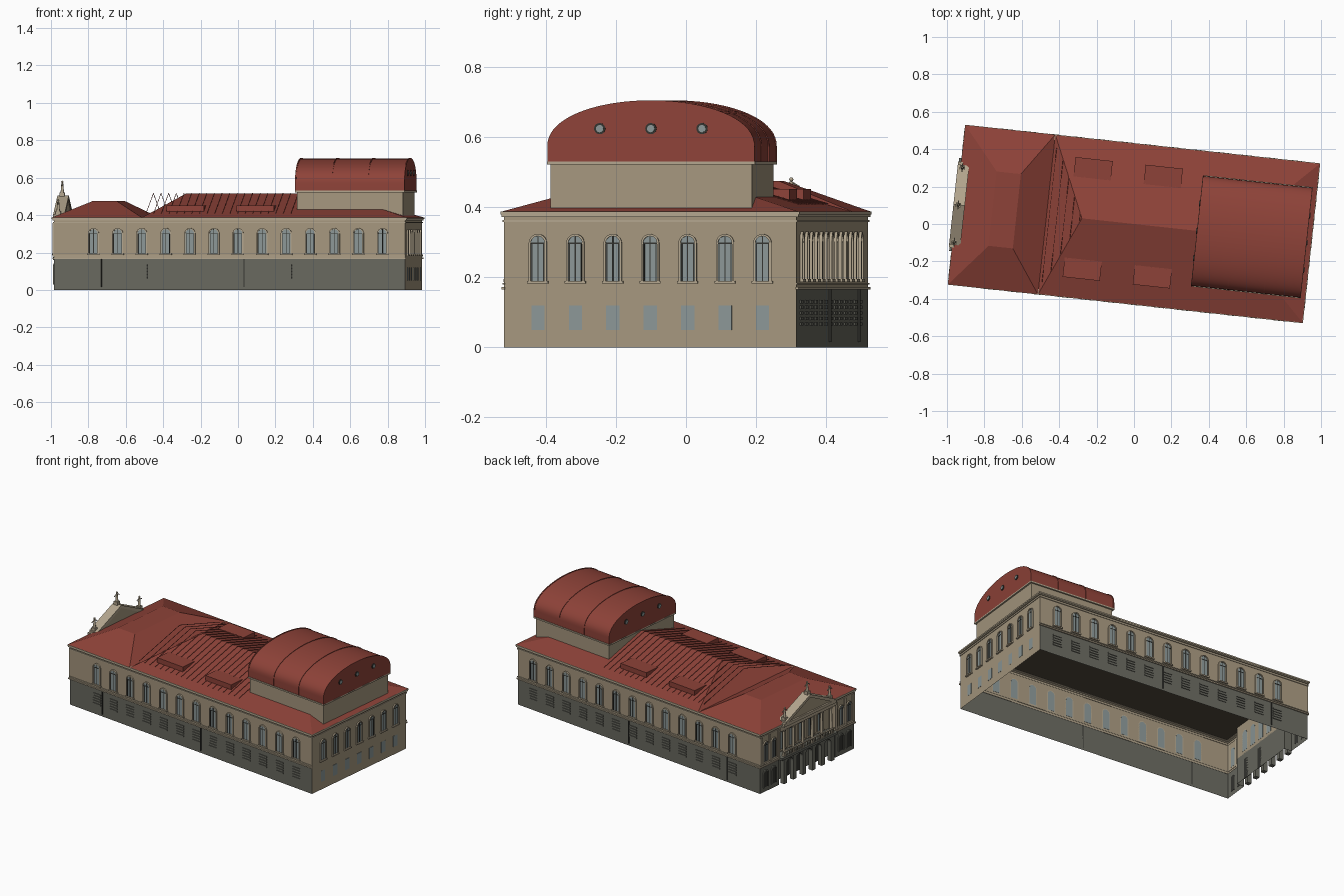
import bpy, bmesh, math
from mathutils import Matrix, Vector

if "Cube" in bpy.data.objects:
    bpy.data.objects.remove(bpy.data.objects["Cube"])

YAW = math.radians(-6.2)          # whole building is turned on its site
L, W, EAVE = 0.945, 0.42, 0.385   # half length, half width, eave height
COL = {"stone": (.38, .31, .21), "trim": (.45, .38, .27), "base": (.14, .14, .115),
       "red": (.27, .055, .04), "glass": (.26, .31, .31), "dark": (.035, .035, .03),
       "ceiling": (.08, .065, .045)}
MATS = {}
for key, c in COL.items():
    MATS[key] = bpy.data.materials.new(key)
    MATS[key].diffuse_color = (*c, 1)


def finish(name, bm, mat, smooth=False):
    bmesh.ops.remove_doubles(bm, verts=bm.verts, dist=1e-5)
    bmesh.ops.recalc_face_normals(bm, faces=bm.faces)
    me = bpy.data.meshes.new(name)
    bm.to_mesh(me)
    bm.free()
    me.materials.append(MATS[mat])
    ob = bpy.data.objects.new(name, me)
    ob.rotation_euler.z = YAW
    bpy.context.collection.objects.link(ob)
    if smooth:
        bpy.ops.object.select_all(action='DESELECT')
        ob.select_set(True)
        bpy.context.view_layer.objects.active = ob
        bpy.ops.object.shade_smooth_by_angle(angle=math.radians(35))
    return ob


def frame(origin, along, out):
    # wall frame: (along wall, outward, up)
    m = Matrix((along, out, (0, 0, 1))).transposed().to_4x4()
    m.translation = origin
    return m


FRONT = frame((0, -W, 0), (1, 0, 0), (0, -1, 0))
BACK = frame((0, W, 0), (1, 0, 0), (0, 1, 0))
RIGHT = frame((L, 0, 0), (0, 1, 0), (1, 0, 0))
LEFT = frame((-L, 0, 0), (0, 1, 0), (-1, 0, 0))
I = Matrix()


def prism(bm, m, pts, d0, d1):
    # extrude an (along, up) outline between two outward depths
    a = [bm.verts.new(m @ Vector((x, d0, z))) for x, z in pts]
    b = [bm.verts.new(m @ Vector((x, d1, z))) for x, z in pts]
    bm.faces.new(a)
    bm.faces.new(b)
    for i in range(len(pts)):
        j = (i + 1) % len(pts)
        bm.faces.new((a[i], a[j], b[j], b[i]))


def box(bm, m, x0, x1, z0, z1, d0, d1):
    prism(bm, m, [(x0, z0), (x1, z0), (x1, z1), (x0, z1)], d0, d1)


def sheet(bm, m, x0, x1, z0, z1, d=0):
    bm.faces.new([bm.verts.new(m @ Vector(p)) for p in
                  ((x0, d, z0), (x1, d, z0), (x1, d, z1), (x0, d, z1))])


def frustum(bm, lo, hi):
    # lo / hi = (x0, x1, y half width, z)
    ring = lambda q: [bm.verts.new((x, y, q[3])) for x, y in
                      ((q[0], -q[2]), (q[1], -q[2]), (q[1], q[2]), (q[0], q[2]))]
    a, b = ring(lo), ring(hi)
    for i in range(4):
        bm.faces.new((a[i], a[i - 1], b[i - 1], b[i]))
    if hi[2] > 0:
        bm.faces.new(b)


def arch(x, w, z0, z1, n=10):
    r = w / 2
    return [(x - r, z0), (x + r, z0)] + [
        (x + r * math.cos(math.pi * i / n), z1 - r + r * math.sin(math.pi * i / n)) for i in range(n + 1)]


def ring_arch(bm, m, x, w, z0, z1, t, d):
    # raised frame around an arched opening
    o, i = arch(x, w + 2 * t, z0, z1 + t), arch(x, w, z0, z1)
    o, i = o[1:] + o[:1], i[1:] + i[:1]
    for k in range(len(o) - 1):
        prism(bm, m, [o[k], o[k + 1], i[k + 1], i[k]], 0, d)


def rod(bm, p, r1, r2, h, seg=12):
    bmesh.ops.create_cone(bm, cap_ends=True, segments=seg, radius1=r1, radius2=r2, depth=h,
                          matrix=Matrix.Translation((p[0], p[1], p[2] + h / 2)))


new = bmesh.new
# walls: open at the bottom, recessed middle on the entrance end
REC, RD = 0.25, -0.05
up, low = new(), new()
for m in (FRONT, BACK):
    sheet(up, m, -L, L, .17, EAVE)
    sheet(low, m, -L, L, 0, .17)
sheet(up, RIGHT, -W, W, 0, EAVE)
for bm, z0, z1 in ((up, .17, EAVE), (low, 0, .17)):
    for s in (-1, 1):
        sheet(bm, LEFT, s * REC, s * W, z0, z1)
        bm.faces.new([bm.verts.new(LEFT @ Vector((s * REC, d, z))) for d, z in
                      ((0, z0), (RD, z0), (RD, z1), (0, z1))])
    sheet(bm, LEFT, -REC, REC, z0, z1, RD)
finish("upper_walls", up, "stone")
finish("ground_floor_walls", low, "base")
bm = new()
bm.faces.new([bm.verts.new((x, y, EAVE - .005)) for x, y in ((-L, -W), (L, -W), (L, W), (-L, W))])
finish("ceiling", bm, "ceiling")

# windows, frames, sills, ground floor openings
glass, trim, dark, slat = new(), new(), new(), new()


def window(m, x, w, z0, z1, depth=0.0):
    m = m @ Matrix.Translation((0, depth, 0))
    prism(glass, m, arch(x, w, z0, z1), -.001, .002)
    ring_arch(trim, m, x, w, z0, z1, .006, .008)
    box(trim, m, x - w / 2 - .01, x + w / 2 + .01, z0 - .008, z0, 0, .011)
    box(dark, m, x - .0015, x + .0015, z0, z1, 0, .004)
    box(dark, m, x - w / 2, x + w / 2, z1 - w / 2 - .002, z1 - w / 2 + .001, 0, .004)
    for s in (-1, 1):
        box(dark, m, x + s * (w / 2 - .003) - .0015, x + s * (w / 2 - .003) + .0015, z0, z1 - w / 2, 0, .004)


for m in (FRONT, BACK):
    for k in range(-6, 7):
        x = .046 + k * .1295
        window(m, x, .046, .195, .325)
        for j in range(5):
            box(slat, m, x - .03, x + .03, .062 + j * .016, .071 + j * .016, 0, .004)
    for x in (-.69, .078):
        box(dark, m, x - .003, x + .003, .015, .165, 0, .006)
for k in range(-3, 4):
    window(RIGHT, k * .1076, .04, .19, .318)
    box(glass, RIGHT, k * .1076 - .019, k * .1076 + .019, .05, .12, -.001, .0015)
for k in range(-2, 3):
    window(LEFT, k * .084, .046, .19, .325, RD)
for k in range(-1, 2):
    box(dark, LEFT, k * .14 - .035, k * .14 + .035, 0, .135, RD, RD + .003)
for s in (-1, 1):
    for x in (.3, .37):
        window(LEFT, s * x, .036, .195, .32)
        prism(dark, LEFT, arch(s * x, .036, .03, .135), -.001, .003)
        ring_arch(slat, LEFT, s * x, .036, .03, .135, .006, .007)
finish("window_panes", glass, "glass")
finish("window_frames", trim, "trim")
finish("window_bars_and_doors", dark, "dark")
finish("ground_floor_louvres", slat, "base")

# string course and stepped eaves cornice
bm = new()
for m in (FRONT, BACK):
    box(bm, m, -L - .007, L + .005, .165, .173, -.002, .007)
    box(bm, m, -L - .004, L + .004, .180, .184, -.002, .004)
for m, h in ((FRONT, L), (BACK, L), (RIGHT, W), (LEFT, W)):
    box(bm, m, -h - .004, h + .004, .358, .364, -.002, .004)
    box(bm, m, -h - .007, h + .007, .372, .379, -.004, .007)
    box(bm, m, -h - .010, h + .010, .379, .388, -.02, .010)
for s in (-1, 1):
    for z in (.165, .178):
        box(bm, LEFT, *sorted((s * REC, s * W)), z, z + .008, -.002, .007)
    for x in (.255, .335, .41):
        box(bm, LEFT, s * x - .008, s * x + .008, .185, .358, -.001, .006)
finish("cornices", bm, "trim")

# entrance: piers, balcony, columns, entablature, pediment
bm = new()
for k in range(6):
    x = -.21 + k * .084
    box(bm, LEFT, x - .014, x + .014, 0, .16, -.012, .016)
for k in range(5):
    x = -.168 + k * .084
    a = arch(x, .056, .08, .15)[2:]
    for p, q in zip(a, a[1:]):
        prism(bm, LEFT, [p, q, (q[0], .165), (p[0], .165)], -.01, .014)
finish("entrance_arcade", bm, "base")
bm = new()
box(bm, LEFT, -REC, REC, .16, .175, RD, .022)
finish("balcony_floor", bm, "base")
bm = new()
box(bm, LEFT, -.225, .225, .205, .21, .01, .02)
for k in range(31):
    x = -.219 + k * .0146
    box(bm, LEFT, x - .002, x + .002, .175, .205, .013, .017)
box(bm, LEFT, -REC, REC, .345, .372, RD, .012)
box(bm, LEFT, -.23, .23, .372, .392, -.05, .026)
finish("balustrade_and_entablature", bm, "trim")
bm = new()
for k in range(6):
    y = -.21 + k * .084
    rod(bm, (-L - .002, y, .175), .0115, .0115, .012)
    rod(bm, (-L - .002, y, .187), .009, .0075, .15)
    rod(bm, (-L - .002, y, .333), .008, .013, .013)
finish("loggia_columns", bm, "trim", True)
bm = new()
prism(bm, LEFT, [(-.2, .392), (.2, .392), (0, .490)], -.03, .016)
finish("pediment", bm, "stone")
bm = new()
for s in (-1, 1):
    prism(bm, LEFT, [(s * .215, .392), (s * .19, .392), (0, .487), (0, .505), (s * .215, .402)], -.035, .026)
for y, z in ((0, .5), (-.2, .4), (.2, .4)):
    box(bm, LEFT, y - .012, y + .012, z, z + .022, -.014, .014)
finish("raking_cornices_and_pedestals", bm, "trim")
bm = new()
for y, z, h in ((0, .522, .05), (-.2, .422, .052), (.2, .422, .052)):
    rod(bm, (-L, y, z), .009, .005, h)
    bmesh.ops.create_uvsphere(bm, u_segments=10, v_segments=6, radius=.006,
                              matrix=Matrix.Translation((-L, y, z + h + .006)))
    for s in (-1, 1):
        bmesh.ops.create_cone(bm, cap_ends=True, segments=8, radius1=.003, radius2=.002, depth=.026,
                              matrix=Matrix.Translation((-L, y + s * .011, z + h * .85))
                              @ Matrix.Rotation(s * 1.0, 4, 'X'))
finish("roof_statues", bm, "trim", True)

# roofs: entrance block, main hipped roof, skylights, seams
V, E = -.47, .955
bm = new()
frustum(bm, (-E, V, .43, .387), (-.76, -.63, .2, .475))
finish("entrance_roof", bm, "red")
bm = new()
frustum(bm, (V, E, .43, .387), (-.28, .525, 0, .515))
finish("main_roof", bm, "red")
bm = new()
for x in (-.249, .128):
    for s in (-1, 1):
        y = s * .27
        box(bm, I, x - .1, x + .1, .42, .452, y - .052, y + .052)
finish("skylights", bm, "red")
bm = new()
for k in range(20):
    x = -.455 + k * .041
    m = frame((x, 0, 0), (0, 1, 0), (1, 0, 0))
    for s in (-1, 1):
        prism(bm, m, [(s * .36, .4085), (s * .36, .4115), (0, .518), (0, .515)], -.001, .001)
finish("roof_seams", bm, "red")

# stage tower with barrel roof
U0, U1, H = .342, .925, .295
TOWER = frame((U0, 0, 0), (0, 1, 0), (1, 0, 0))
D = U1 - U0


def vault(g, n=36):
    return [(-H - g, .53), (H + g, .53)] + [
        ((H + g) * math.cos(math.pi * i / n), .572 + (.131 + g) * math.sin(math.pi * i / n) ** .9)
        for i in range(n + 1)]


bm = new()
box(bm, TOWER, -H + .006, H - .006, EAVE, .525, .006, D - .006)
finish("stage_tower_walls", bm, "stone")
bm = new()
box(bm, TOWER, -H - .004, H + .004, .522, .531, -.004, D + .004)
finish("stage_tower_cornice", bm, "trim")
bm = new()
prism(bm, TOWER, vault(0), 0, D)
finish("barrel_roof", bm, "red", True)
bm = new()
for d in (0, D / 3, 2 * D / 3, D):
    prism(bm, TOWER, vault(.003), d - .003, d + .003)
finish("barrel_roof_ribs", bm, "red", True)
rims, panes = new(), new()
for y in (-.147, 0, .147):
    for x in (U0, U1):
        for b, r, t in ((rims, .016, .014), (panes, .0105, .017)):
            bmesh.ops.create_cone(b, cap_ends=True, segments=20, radius1=r, radius2=r, depth=t,
                                  matrix=Matrix.Translation((x, y, .625)) @ Matrix.Rotation(math.pi / 2, 4, 'Y'))
finish("round_window_rims", rims, "dark", True)
finish("round_window_panes", panes, "glass")

for m in bpy.data.materials:
    if m.users and not m.is_grease_pencil:
        m.use_nodes = True
        m.node_tree.nodes["Principled BSDF"].inputs["Base Color"].default_value = m.diffuse_color
